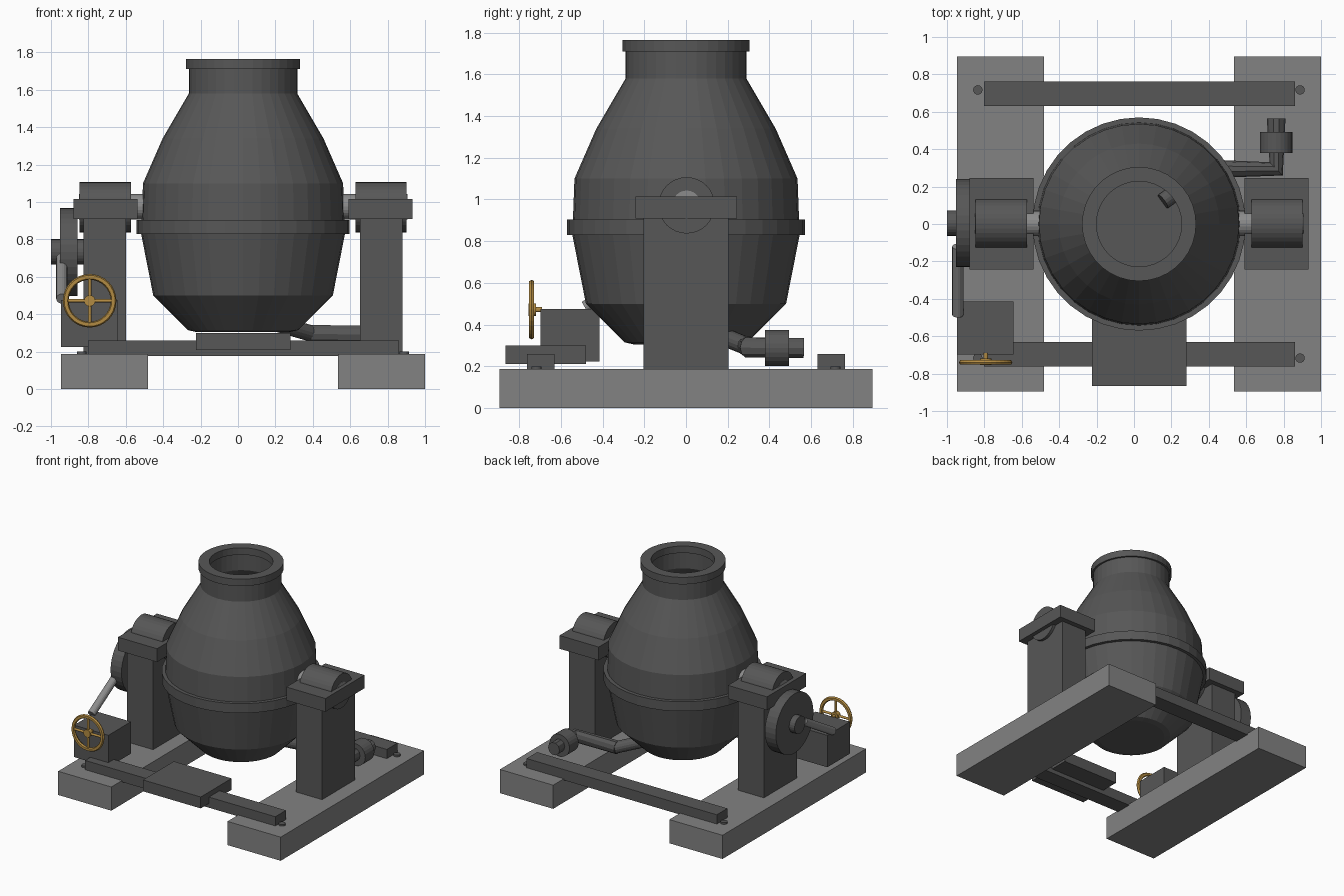
import bpy, bmesh, math
from mathutils import Vector, Matrix

if "Cube" in bpy.data.objects:
    bpy.data.objects.remove(bpy.data.objects["Cube"])


def material(name, rgb):
    m = bpy.data.materials.new(name)
    m.diffuse_color = (*rgb, 1)
    m.use_nodes = True
    m.node_tree.nodes["Principled BSDF"].inputs["Base Color"].default_value = m.diffuse_color
    return m


IRON = material("dark iron", (0.095, 0.095, 0.095))
STONE = material("grey plinth", (0.225, 0.225, 0.225))
STEEL = material("bare steel", (0.26, 0.26, 0.26))
BRASS = material("brass", (0.45, 0.26, 0.055))


def finish(name, bm, mat):
    bmesh.ops.recalc_face_normals(bm, faces=bm.faces)
    me = bpy.data.meshes.new(name)
    bm.to_mesh(me)
    bm.free()
    me.materials.append(mat)
    ob = bpy.data.objects.new(name, me)
    bpy.context.collection.objects.link(ob)
    return ob


def box(name, x, y, z, mat=IRON):
    """Box from (min, max) pairs."""
    bm = bmesh.new()
    size = [b - a for a, b in (x, y, z)]
    mid = [(a + b) / 2 for a, b in (x, y, z)]
    bmesh.ops.create_cube(bm, size=1, matrix=Matrix.Translation(mid) @ Matrix.Diagonal((*size, 1)))
    return finish(name, bm, mat)


def rod(name, p, q, r, mat=IRON, n=24):
    """Cylinder between two points."""
    p, q = Vector(p), Vector(q)
    d = q - p
    bm = bmesh.new()
    m = Matrix.Translation((p + q) / 2) @ d.to_track_quat('Z', 'Y').to_matrix().to_4x4()
    bmesh.ops.create_cone(bm, cap_ends=True, segments=n, radius1=r, radius2=r, depth=d.length, matrix=m)
    return finish(name, bm, mat)


def lathe(name, profile, mat, n=36, closed=False, matrix=None):
    """Turn (radius, height) points about the z axis."""
    bm = bmesh.new()
    rings = []
    for r, z in profile:
        if r == 0:
            rings.append([bm.verts.new((0, 0, z))] * n)
        else:
            rings.append([bm.verts.new((r * math.cos(2 * math.pi * i / n),
                                        r * math.sin(2 * math.pi * i / n), z)) for i in range(n)])
    pairs = list(zip(rings, rings[1:]))
    if closed:
        pairs.append((rings[-1], rings[0]))
    for a, b in pairs:
        for i in range(n):
            j = (i + 1) % n
            quad = list(dict.fromkeys((a[i], a[j], b[j], b[i])))
            bm.faces.new(quad)
    if matrix:
        bm.transform(matrix)
    return finish(name, bm, mat)


CX = 0.027                      # vessel axis
AXIS_Z = 0.975                  # trunnion height
at_axis = Matrix.Translation((CX, 0, 0))

# Vessel shell: outside going up, inside coming down
lathe("vessel", [(0, 0.305), (0.25, 0.305), (0.295, 0.315), (0.48, 0.5), (0.545, 0.83),
                 (0.535, 1.1), (0.43, 1.34), (0.29, 1.58), (0.29, 1.735),
                 (0.245, 1.735), (0.245, 1.58), (0.39, 1.32), (0.49, 1.09),
                 (0.50, 0.84), (0.44, 0.52), (0.27, 0.345), (0, 0.345)],
      IRON, matrix=at_axis)
# Girdle ring and mouth rim
lathe("girdle_ring", [(0.53, 0.83), (0.57, 0.83), (0.57, 0.905), (0.53, 0.905)], IRON,
      closed=True, matrix=at_axis)
lathe("mouth_rim", [(0.228, 1.71), (0.305, 1.71), (0.305, 1.765), (0.228, 1.765)], IRON,
      closed=True, matrix=at_axis)

# Plinths, pillars, bearings and trunnion shafts on both sides
for side, s in (("left", -1), ("right", 1)):
    def span(a, b):
        return tuple(sorted((CX + s * a, CX + s * b)))

    box(side + "_plinth", span(0.508, 0.973), (-0.895, 0.895), (0, 0.187), STONE)
    box(side + "_pillar", span(0.625, 0.852), (-0.205, 0.205), (0.187, 0.912))
    box(side + "_bearing_plate", span(0.565, 0.907), (-0.242, 0.245), (0.91, 1.015))
    rod(side + "_bearing_cap", (CX + s * 0.6, 0.003, AXIS_Z - 0.003),
        (CX + s * 0.875, 0.003, AXIS_Z - 0.003), 0.135, n=32)
    rod(side + "_trunnion_shaft", (CX + s * 0.5, 0.003, AXIS_Z),
        (CX + s * 0.878, 0.003, AXIS_Z), 0.068, STEEL)

# Cross beams with anchor bolts
for end, s in (("front", -1), ("back", 1)):
    box(end + "_beam", (-0.803, 0.86), tuple(sorted((s * 0.63, s * 0.762))), (0.176, 0.26))
    for x in (-0.835, 0.888):
        rod(end + "_bolt", (x, s * 0.717, 0.18), (x, s * 0.717, 0.2), 0.025, n=16)

# Platform in the middle of the front beam
box("front_platform", (-0.225, 0.28), (-0.865, -0.48), (0.21, 0.3))

# Tilting gear: disc, hub, connecting rod, gearbox
rod("gear_disc", (-0.953, 0.005, 0.733), (-0.858, 0.005, 0.733), 0.235, n=36)
rod("gear_hub", (-1.0, 0.005, 0.733), (-0.8, 0.005, 0.733), 0.068)
rod("connecting_rod", (-0.942, -0.485, 0.483), (-0.942, -0.12, 0.70), 0.03, STEEL, 16)
box("gearbox", (-0.945, -0.645), (-0.697, -0.415), (0.224, 0.476))

# Hand wheel facing the front
WX, WY, WZ = -0.793, -0.74, 0.472
lathe("hand_wheel_rim", [(0.118, -0.012), (0.136, -0.012), (0.143, 0), (0.136, 0.012),
                         (0.118, 0.012), (0.112, 0)], BRASS, n=32, closed=True,
      matrix=Matrix.Translation((WX, WY, WZ)) @ Matrix.Rotation(math.pi / 2, 4, 'X'))
rod("hand_wheel_spoke_across", (WX - 0.12, WY, WZ), (WX + 0.12, WY, WZ), 0.009, BRASS, 12)
rod("hand_wheel_spoke_upright", (WX, WY, WZ - 0.12), (WX, WY, WZ + 0.12), 0.009, BRASS, 12)
rod("hand_wheel_hub", (WX, WY - 0.015, WZ), (WX, WY + 0.02, WZ), 0.03, BRASS, 20)
rod("hand_wheel_stem", (WX, WY, WZ), (WX, -0.69, WZ), 0.012, BRASS, 12)

# Blast pipe: from inside the vessel floor, out and round to the back
curve = bpy.data.curves.new("blast_pipe", 'CURVE')
curve.dimensions = '3D'
curve.bevel_depth = 0.05
curve.bevel_resolution = 3
curve.use_fill_caps = True
path = [(0.39, 0.295, 0.295), (0.76, 0.295, 0.29), (0.76, 0.565, 0.288)]
line = curve.splines.new('POLY')
line.points.add(len(path) - 1)
for pt, co in zip(line.points, path):
    pt.co = (*co, 1)
line.use_smooth = False
curve.materials.append(IRON)
pipe = bpy.data.objects.new("blast_pipe", curve)
bpy.context.collection.objects.link(pipe)
bpy.context.view_layer.objects.active = pipe
pipe.select_set(True)
bpy.ops.object.convert(target='MESH')
pipe.select_set(False)
rod("blast_nozzle", (0.41, 0.305, 0.292), (0.155, 0.12, 0.365), 0.044, n=16)
rod("pipe_coupling", (0.76, 0.38, 0.288), (0.76, 0.493, 0.288), 0.087, n=24)
